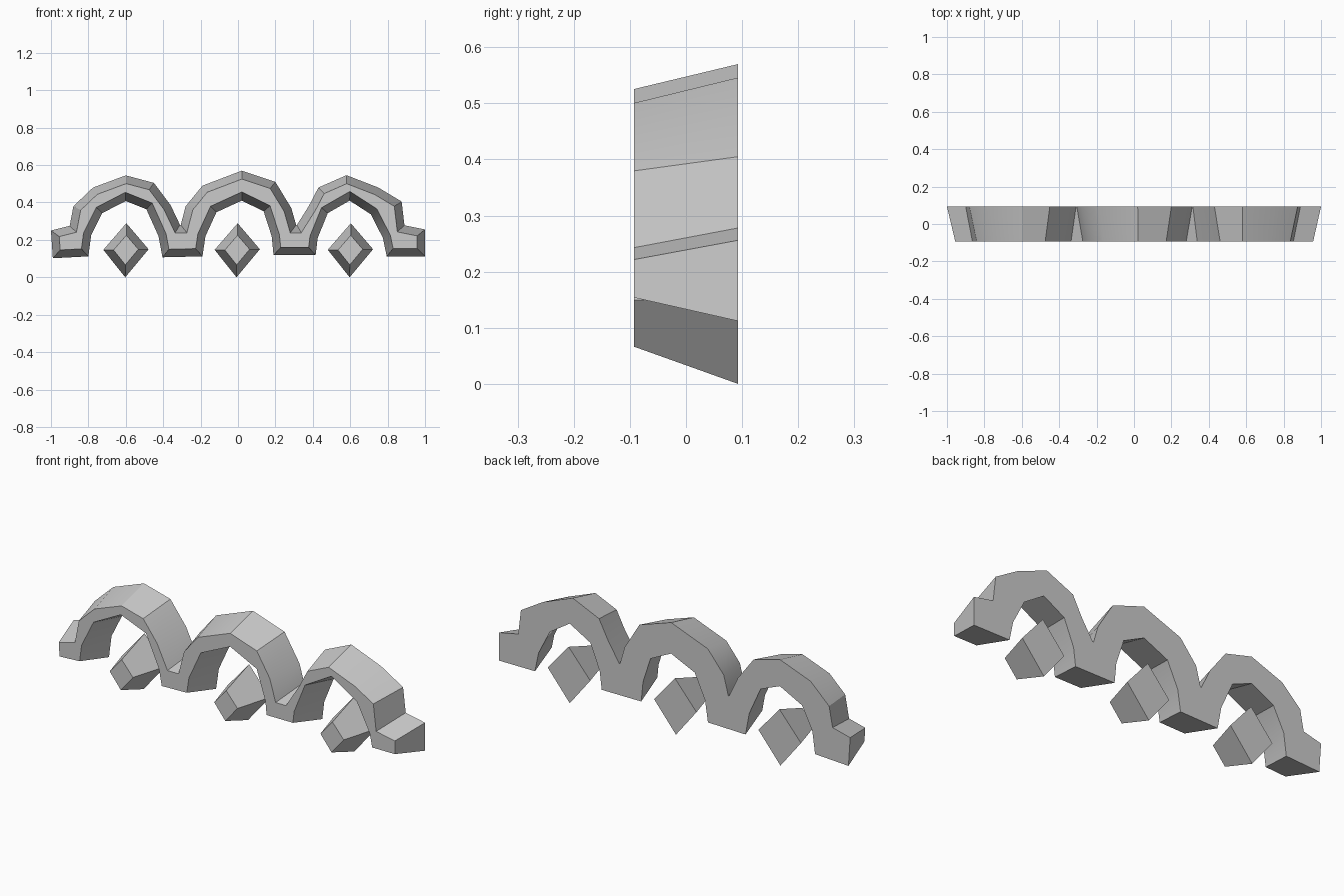
import bpy
import bmesh
import math
from mathutils import Vector

if "Cube" in bpy.data.objects:
    bpy.data.objects.remove(bpy.data.objects["Cube"], do_unlink=True)

HALF_DEPTH = 0.093
TAPER = 0.042

stone = bpy.data.materials.new("grey stone")
stone.use_nodes = True
stone_colour = (0.6, 0.6, 0.6, 1)
stone.diffuse_color = stone_colour
stone.node_tree.nodes["Principled BSDF"].inputs["Base Color"].default_value = stone_colour


def inset(outline, distance):
    """Mitred inward offset of a clockwise outline."""
    result = []
    for i, point in enumerate(outline):
        before = (point - outline[i - 1]).normalized()
        after = (outline[(i + 1) % len(outline)] - point).normalized()
        normal_a = Vector((before.y, -before.x))
        normal_b = Vector((after.y, -after.x))
        mitre = (normal_a + normal_b) / (1 + normal_a.dot(normal_b))
        result.append(point + mitre * distance)
    return result


def tapered_block(name, points):
    """Solid with the full outline at the back and an inset outline in front."""
    outline = [Vector(p) for p in points]
    bm = bmesh.new()
    back = [bm.verts.new((p.x, HALF_DEPTH, p.y)) for p in outline]
    front = [bm.verts.new((p.x, -HALF_DEPTH, p.y)) for p in inset(outline, TAPER)]
    bm.faces.new(back)
    bm.faces.new(front)
    for i in range(len(back)):
        j = (i + 1) % len(back)
        bm.faces.new((back[i], back[j], front[j], front[i]))
    bmesh.ops.recalc_face_normals(bm, faces=bm.faces)
    mesh = bpy.data.meshes.new(name)
    bm.to_mesh(mesh)
    bm.free()
    mesh.materials.append(stone)
    block = bpy.data.objects.new(name, mesh)
    bpy.context.collection.objects.link(block)
    bpy.ops.object.select_all(action='DESELECT')
    block.select_set(True)
    bpy.context.view_layer.objects.active = block
    bpy.ops.object.shade_smooth_by_angle(angle=math.radians(30))
    return block


def valley(x):
    """Narrow notch between two arches; it widens into a flat at the front."""
    return [(x - 0.002, 0.28), (x + 0.002, 0.28)]


# Upper edge, left to right: end shoulder, three humps, end shoulder
left_hump = [(-1, 0.25), (-0.9, 0.275), (-0.88, 0.38), (-0.775, 0.48),
             (-0.6, 0.545), (-0.45, 0.505), (-0.36, 0.385)]
middle_hump = [(-0.28, 0.38), (-0.19, 0.49), (0.02, 0.57), (0.2, 0.51), (0.285, 0.37)]
right_hump = [(0.378, 0.38), (0.43, 0.48), (0.58, 0.546), (0.75, 0.48),
              (0.875, 0.405), (0.89, 0.278), (1, 0.256)]

# Lower edge, right to left: feet and the three openings
right_opening = [(1, 0.112), (0.795, 0.112), (0.775, 0.21), (0.71, 0.337),
                 (0.597, 0.41), (0.48, 0.343), (0.426, 0.21), (0.415, 0.118)]
middle_opening = [(0.19, 0.118), (0.18, 0.22), (0.137, 0.353), (0.02, 0.41),
                  (-0.115, 0.348), (-0.174, 0.22), (-0.19, 0.112)]
left_opening = [(-0.404, 0.107), (-0.425, 0.22), (-0.49, 0.364), (-0.6, 0.408),
                (-0.726, 0.343), (-0.785, 0.225), (-0.8, 0.112), (-0.99, 0.102)]

tapered_block("arcade", left_hump + valley(-0.308) + middle_hump + valley(0.313)
              + right_hump + right_opening + middle_opening + left_opening)

# Diamond hanging below each arch
for side, x in (("right", -0.6), ("middle", -0.005), ("left", 0.6)):
    tapered_block(side + "_diamond", [
        (x - 0.12, 0.147), (x + 0.003, 0.289), (x + 0.122, 0.15), (x - 0.003, 0)])
